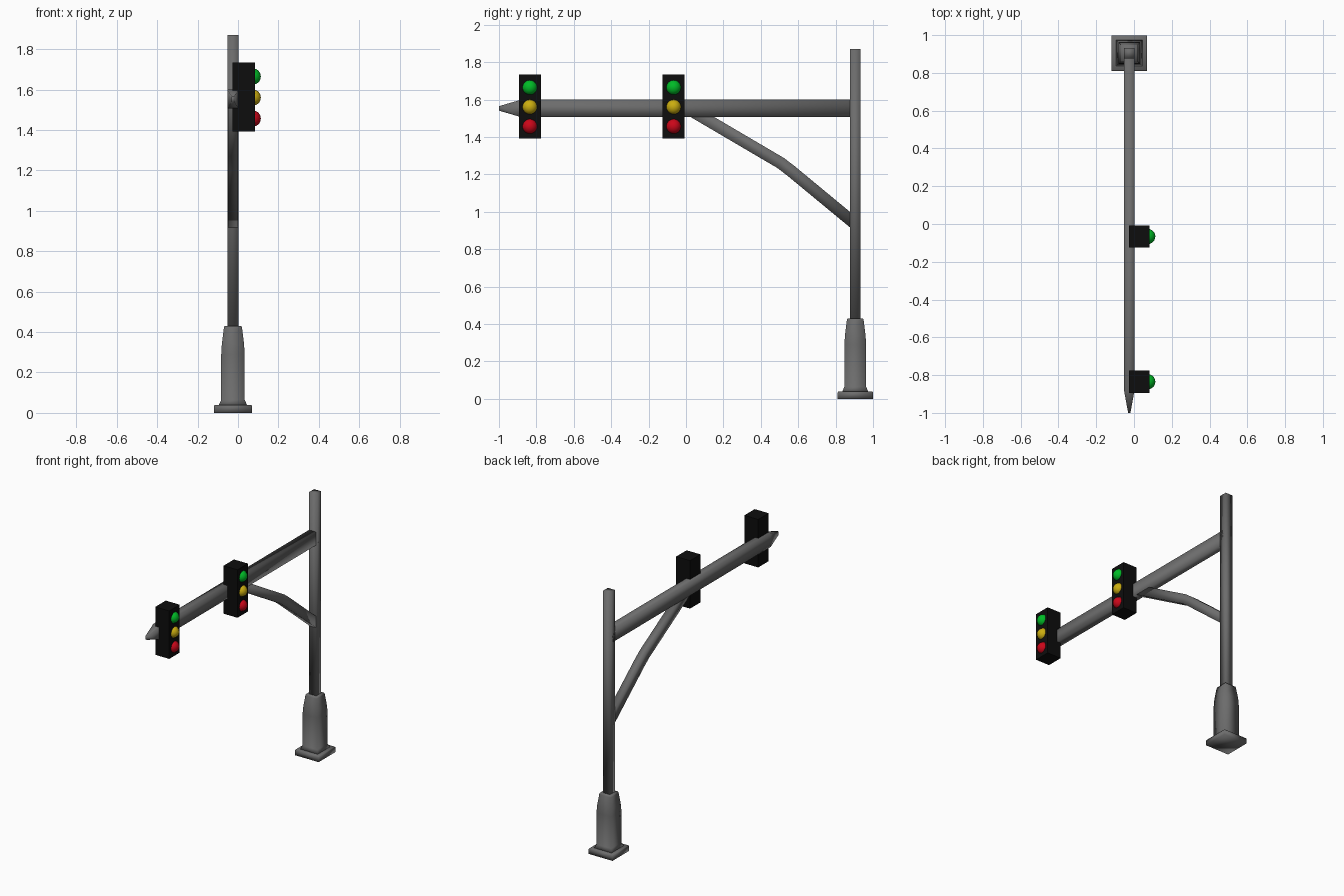
import bpy
import bmesh
from mathutils import Vector

cube = bpy.data.objects.get("Cube")
if cube:
    bpy.data.objects.remove(cube, do_unlink=True)


def material(name, r, g, b):
    m = bpy.data.materials.new(name)
    m.use_nodes = True
    m.diffuse_color = (r, g, b, 1)
    bsdf = next(n for n in m.node_tree.nodes if n.type == 'BSDF_PRINCIPLED')
    bsdf.inputs["Base Color"].default_value = (r, g, b, 1)
    bsdf.inputs["Roughness"].default_value = 0.7
    return m


STEEL = material("steel grey", 0.15, 0.15, 0.15)
BLACK = material("housing black", 0.004, 0.004, 0.004)
GREEN = material("green lens", 0.0, 0.5, 0.02)
AMBER = material("amber lens", 0.6, 0.42, 0.005)
RED = material("red lens", 0.6, 0.002, 0.01)

POLE_X, POLE_Y, ARM_Z = -0.025, 0.905, 1.553


def finish(name, bm, mat, smooth):
    bmesh.ops.recalc_face_normals(bm, faces=bm.faces)
    for f in bm.faces:
        f.smooth = smooth
    mesh = bpy.data.meshes.new(name)
    bm.to_mesh(mesh)
    bm.free()
    mesh.materials.append(mat)
    obj = bpy.data.objects.new(name, mesh)
    bpy.context.collection.objects.link(obj)
    return obj


def loft(name, sections, mat):
    """Skin four-sided sections, each given as (centre, half side u, half side v)."""
    bm = bmesh.new()
    rings = []
    for centre, u, v in sections:
        c, u, v = Vector(centre), Vector(u), Vector(v)
        rings.append([bm.verts.new(p) for p in (c - u - v, c + u - v, c + u + v, c - u + v)])
    for a, b in zip(rings, rings[1:]):
        for i in range(4):
            j = (i + 1) % 4
            bm.faces.new((a[i], a[j], b[j], b[i]))
    bm.faces.new(rings[0])
    bm.faces.new(rings[-1])
    return finish(name, bm, mat, True)


def upright(name, profile):
    """Square column from (half width, height) pairs."""
    return loft(name, [((POLE_X, POLE_Y, z), (w, 0, 0), (0, w, 0)) for w, z in profile], STEEL)


# Foot plate, pedestal and pole
upright("foot_plate", [(0.094, 0), (0.094, 0.035), (0.09, 0.04)])
upright("pedestal", [(0.07, 0.038), (0.058, 0.065), (0.058, 0.29),
                     (0.055, 0.34), (0.045, 0.42), (0.042, 0.43)])
upright("pole", [(0.028, 0.42), (0.028, 1.87)])

# Horizontal arm with pointed end
loft("arm", [((POLE_X, y, ARM_Z), (w, 0, 0), (0, 0, h))
             for y, w, h in [(POLE_Y, 0.028, 0.047), (-0.88, 0.028, 0.047), (-1.0, 0.006, 0.012)]],
     STEEL)

# Bent brace under the arm
path = [Vector((POLE_X, y, z)) for y, z in
        [(0.905, 0.935), (0.56, 1.22), (0.505, 1.262), (0.445, 1.297), (0.04, 1.535)]]
sections = []
for i, p in enumerate(path):
    along = (path[min(i + 1, len(path) - 1)] - path[max(i - 1, 0)]).normalized()
    side = Vector((1, 0, 0))
    sections.append((p, side * 0.025, along.cross(side) * 0.032))
loft("brace", sections, STEEL)


# Signal heads with three domed lenses facing +x
def signal(label, y):
    bm = bmesh.new()
    bmesh.ops.create_cube(bm, size=1)
    bmesh.ops.scale(bm, vec=(0.11, 0.118, 0.342), verts=bm.verts)
    bmesh.ops.translate(bm, vec=(0.028, y, 1.563), verts=bm.verts)
    finish(label + "_signal_housing", bm, BLACK, False)
    for colour, mat, z in (("green", GREEN, 1.665), ("amber", AMBER, 1.561), ("red", RED, 1.457)):
        bm = bmesh.new()
        bmesh.ops.create_uvsphere(bm, u_segments=24, v_segments=14, radius=0.04)
        bmesh.ops.translate(bm, vec=(0.073, y, z), verts=bm.verts)
        finish(label + "_" + colour + "_lens", bm, mat, True)


signal("outer", -0.835)
signal("inner", -0.066)
